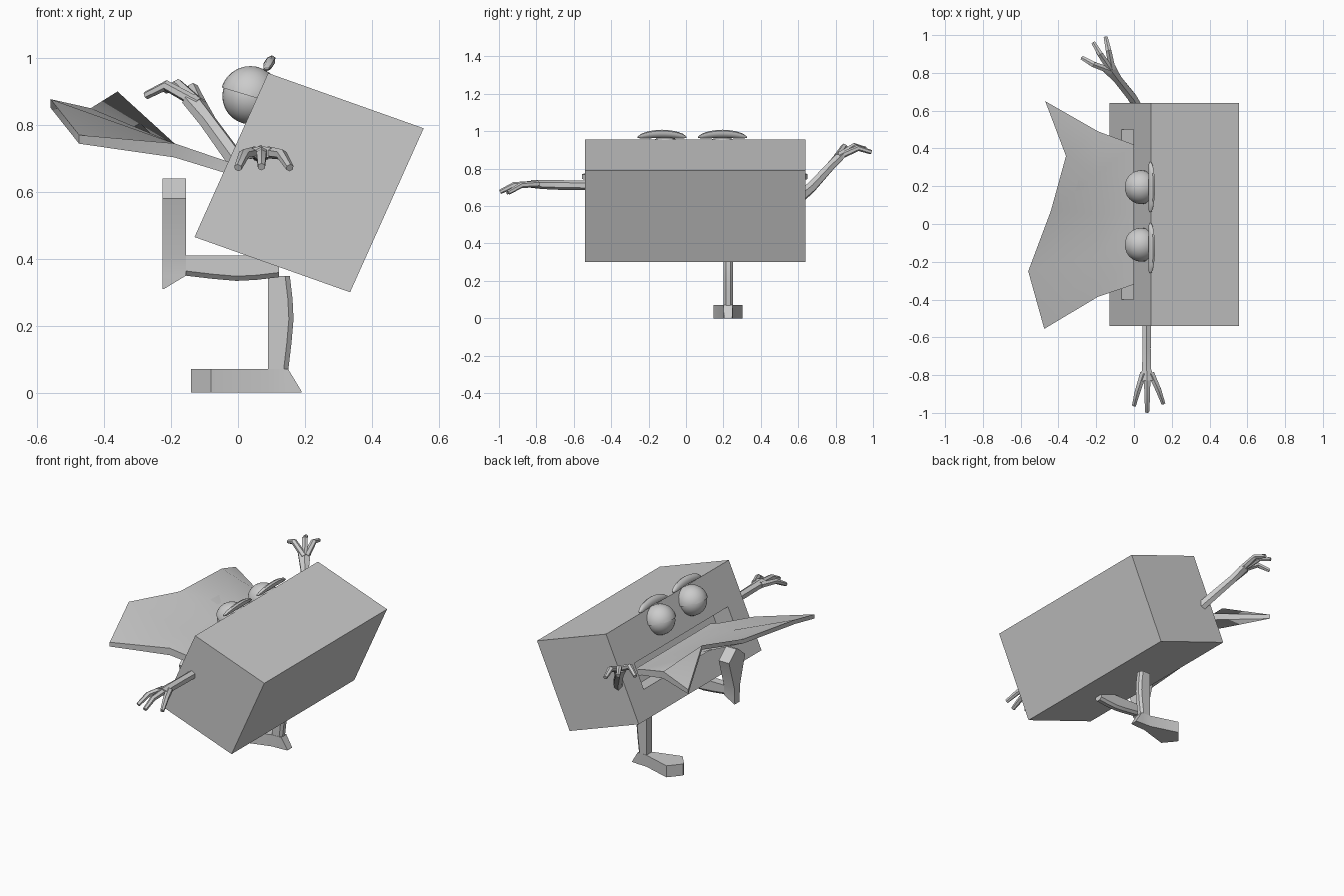
import bpy, bmesh, math
from mathutils import Vector, Matrix

if "Cube" in bpy.data.objects:
    bpy.data.objects.remove(bpy.data.objects["Cube"])

grey = bpy.data.materials.new("plain_grey")
grey.diffuse_color = (0.6, 0.6, 0.6, 1)
grey.use_nodes = True
grey.node_tree.nodes["Principled BSDF"].inputs["Base Color"].default_value = grey.diffuse_color


def finish(name, bm, smooth=None):
    bmesh.ops.recalc_face_normals(bm, faces=bm.faces)
    mesh = bpy.data.meshes.new(name)
    bm.to_mesh(mesh)
    bm.free()
    mesh.materials.append(grey)
    ob = bpy.data.objects.new(name, mesh)
    bpy.context.collection.objects.link(ob)
    bpy.ops.object.select_all(action='DESELECT')
    bpy.context.view_layer.objects.active = ob
    ob.select_set(True)
    if smooth:
        bpy.ops.object.shade_smooth_by_angle(angle=math.radians(smooth))
    return ob


def loft(bm, rings):
    """Skin a list of equal-length rings and cap both ends."""
    vs = [[bm.verts.new(p) for p in r] for r in rings]
    n = len(vs[0])
    for a, b in zip(vs, vs[1:]):
        for i in range(n):
            j = (i + 1) % n
            bm.faces.new((a[i], a[j], b[j], b[i]))
    bm.faces.new(vs[0])
    bm.faces.new(vs[-1])


def tube(bm, path, sides=6):
    """Limb along (x, y, z, half width, half thickness) points."""
    pts = [Vector(p[:3]) for p in path]
    rings = []
    for i, p in enumerate(pts):
        d = (pts[min(i + 1, len(pts) - 1)] - pts[max(i - 1, 0)]).normalized()
        side = d.cross(Vector((0, 0, 1))).normalized()
        up = side.cross(d)
        w, h = path[i][3:]
        rings.append([p + side * w * math.cos(t) + up * h * math.sin(t)
                      for t in (math.tau * (k + .5) / sides for k in range(sides))])
    loft(bm, rings)


# Tilted box body with a mouth recess in its -x face
bottom, top = Vector((-.13, 0, .465)), Vector((.09, 0, .955))
inward = Vector((.465, 0, -.165))
Y0, Y1 = -.54, .64


def prism(name, corners, y0, y1):
    bm = bmesh.new()
    loft(bm, [[(c.x, y, c.z) for c in corners] for y in (y0, y1)])
    return finish(name, bm)


body = prism("body", [bottom, top, top + inward, bottom + inward], Y0, Y1)
m0, m1 = bottom.lerp(top, .29), bottom.lerp(top, .58)
cutter = prism("mouth_cutter", [m0 - inward * .2, m1 - inward * .2,
                                m1 + inward * .25, m0 + inward * .25], -.40, .50)
cutter.hide_render = True
mod = body.modifiers.new("mouth", 'BOOLEAN')
mod.operation = 'DIFFERENCE'
mod.object = cutter
bpy.context.view_layer.objects.active = body
bpy.ops.object.modifier_apply(modifier="mouth")
bpy.data.objects.remove(cutter)

# Wide tongue flaring to a forked edge
rows = [
    [(.06, y, .66) for y in (.42, .235, .05, -.135, -.32)],
    [(0, y, .68) for y in (.42, .235, .05, -.135, -.32)],
    [(-.19, y, .745) for y in (.49, .27, .05, -.165, -.385)],
    [(-.47, .65, .77), (-.36, .36, .90), (-.44, .07, .85),
     (-.56, -.25, .877), (-.475, -.555, .77)],
]
bm = bmesh.new()
rings = []
for row, thick in zip(rows, (.035, .035, .042, .026)):
    rings.append(row + [(x, y, z - thick) for x, y, z in reversed(row)])
vs = [[bm.verts.new(p) for p in r] for r in rings]
for a, b in zip(vs, vs[1:]):
    for i in range(10):
        j = (i + 1) % 10
        bm.faces.new((a[i], a[j], b[j], b[i]))
for r in (vs[0], vs[-1]):
    for i in range(4):
        bm.faces.new((r[i], r[i + 1], r[8 - i], r[9 - i]))
finish("tongue", bm, 45)

# Eyes, upper eyelids and brows
for tag, y in (("left", .195), ("right", -.11)):
    centre = Matrix.Translation((.037, y, .886))
    bm = bmesh.new()
    bmesh.ops.create_uvsphere(bm, u_segments=24, v_segments=14, radius=.084,
                              matrix=centre)
    finish(tag + "_eye", bm, 60)

    bm = bmesh.new()
    bmesh.ops.create_uvsphere(bm, u_segments=24, v_segments=14, radius=.09)
    res = bmesh.ops.bisect_plane(bm, geom=bm.verts[:] + bm.edges[:] + bm.faces[:],
                                 plane_co=(0, 0, 0), plane_no=(.3, 0, 1), clear_inner=True)
    bmesh.ops.edgeloop_fill(bm, edges=[e for e in bm.edges if e.is_boundary])
    bm.transform(centre)
    finish(tag + "_eyelid", bm, 60)

    mid = y + (.0 if y > 0 else -.018)
    bm = bmesh.new()
    rings = []
    for i in range(13):
        s = -1 + i / 6
        h = .003 + .019 * math.sqrt(max(0, 1 - s * s))
        z = .986 - .018 * s * s
        x = .094 - .008 * s * s
        rings.append([(x + .017 * math.cos(t) * (.3 + .7 * h / .022) + .35 * h * math.sin(t),
                       mid + .132 * s, z + h * math.sin(t))
                      for t in (math.tau * k / 8 for k in range(8))])
    loft(bm, rings)
    finish(tag + "_brow", bm, 50)

# Arms with three bent fingers each
F = (.017, .016)
arms = {
    "front_arm": ([(.067, -.50, .71, .026, .026), (.067, -.66, .712, .025, .026),
                   (.067, -.77, .715, .028, .024), (.07, -.83, .718, .045, .02)],
                  [[(.05, -.79, .718), (.018, -.89, .712), (.0, -.96, .672)],
                   [(.07, -.80, .718), (.07, -.92, .712), (.07, -.995, .675)],
                   [(.09, -.79, .718), (.13, -.88, .712), (.155, -.95, .672)]]),
    "back_arm": ([(.03, .60, .64, .028, .033), (-.01, .67, .70, .027, .03),
                  (-.09, .77, .81, .026, .026), (-.135, .83, .875, .04, .022)],
                 [[(-.12, .81, .865), (-.215, .845, .918), (-.275, .88, .888)],
                  [(-.125, .82, .87), (-.18, .90, .922), (-.215, .96, .905)],
                  [(-.115, .82, .865), (-.135, .92, .91), (-.15, .99, .888)]]),
}
for name, (limb, fingers) in arms.items():
    bm = bmesh.new()
    tube(bm, limb)
    for f in fingers:
        tube(bm, [(*f[0], .02, .018), (*f[1], *F), (*f[2], .012, .012)])
    finish(name, bm, 30)


# Legs: u runs from heel to toe, v from sole to hip
def leg(name, place):
    bm = bmesh.new()
    foot = [(0, .022, .004), (.04, .025, .07), (.10, .027, .07),
            (.27, .0775, .07), (.33, .006, .07)]
    loft(bm, [[place(u, -w, 0), place(u, w, 0), place(u, w, v), place(u, -w, v)]
              for u, w, v in foot])
    shin = [(.065, .04), (.15, .03), (.22, .024), (.28, .027), (.348, .035)]
    loft(bm, [[place(.10, -.025, v), place(.10, .025, v), place(b + .014, .025, v),
               place(b, .012, v), place(b, -.012, v), place(b + .014, -.025, v)]
              for v, b in shin])
    finish(name, bm, 25)


leg("standing_leg", lambda u, w, v: (.19 - u, .225 + w, v))
leg("raised_leg", lambda u, w, v: (-.225 + v, -.17 + w, .31 + u))
